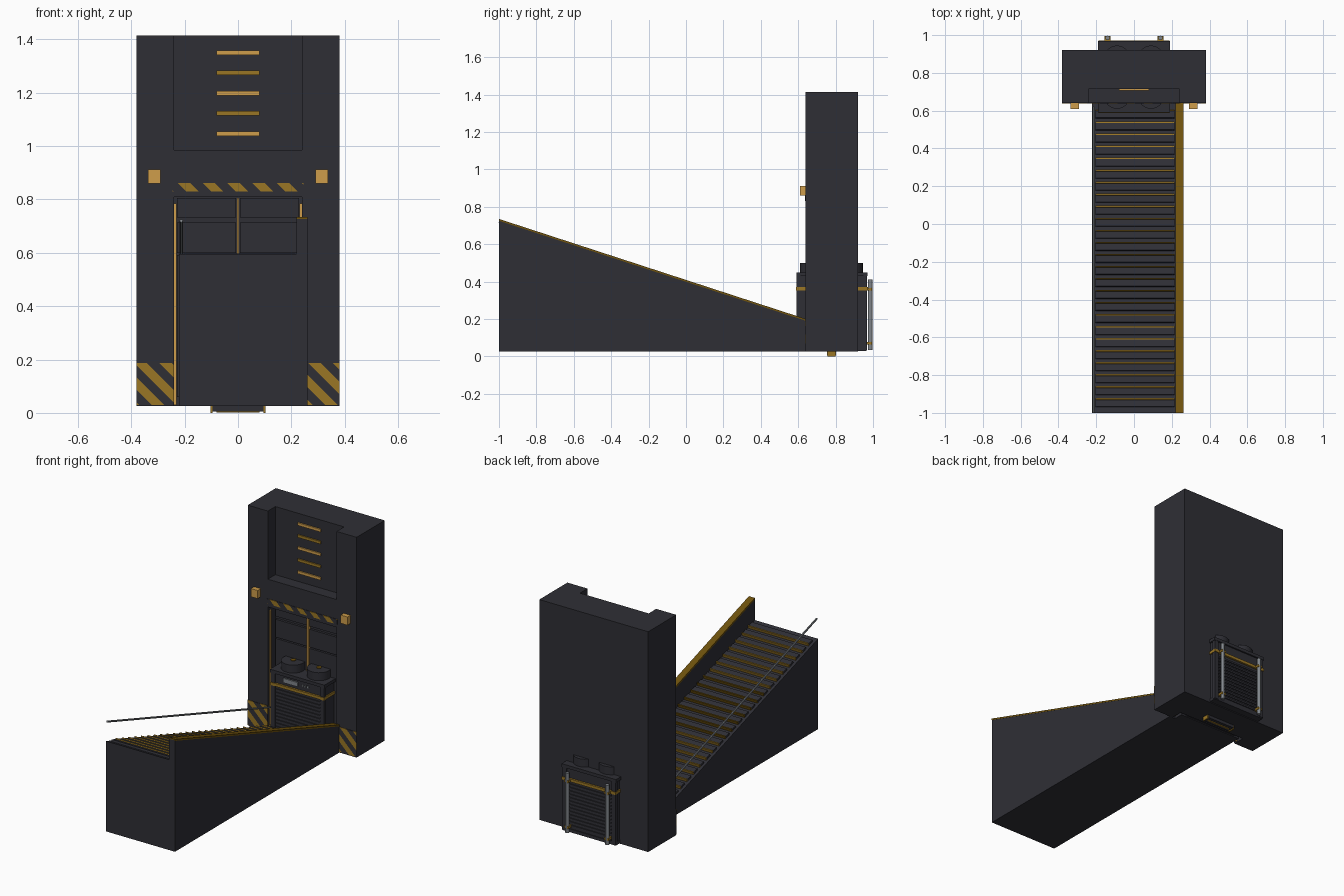
import bpy, bmesh, math
from mathutils import Vector, Matrix

if "Cube" in bpy.data.objects:
    bpy.data.objects.remove(bpy.data.objects["Cube"])


def material(name, rgb):
    m = bpy.data.materials.new(name)
    m.use_nodes = True
    m.diffuse_color = (*rgb, 1)
    m.node_tree.nodes["Principled BSDF"].inputs["Base Color"].default_value = (*rgb, 1)
    return m


DARK = material("dark metal", (0.028, 0.028, 0.036))
AMBER = material("amber light", (0.62, 0.34, 0.07))
GOLD = material("warning gold", (0.32, 0.18, 0.018))
OCHRE = material("dark ochre", (0.16, 0.085, 0.004))
STEEL = material("steel", (0.22, 0.24, 0.26))


def finish(name, bm, *mats):
    bmesh.ops.recalc_face_normals(bm, faces=bm.faces)
    mesh = bpy.data.meshes.new(name)
    bm.to_mesh(mesh)
    bm.free()
    for m in mats:
        mesh.materials.append(m)
    obj = bpy.data.objects.new(name, mesh)
    bpy.context.collection.objects.link(obj)
    return obj


def box(name, mat, x, y, z, tilt=0):
    """Box from (low, high) ranges, optionally tilted about its own x axis."""
    bm = bmesh.new()
    mid = Vector([(a + b) / 2 for a, b in (x, y, z)])
    size = [b - a for a, b in (x, y, z)]
    mtx = Matrix.Translation(mid) @ Matrix.Rotation(tilt, 4, 'X') @ Matrix.Diagonal((*size, 1))
    bmesh.ops.create_cube(bm, size=1, matrix=mtx)
    return finish(name, bm, mat)


def prism(name, mat, x0, x1, profile):
    """Side profile of (y, z) points extruded along x."""
    bm = bmesh.new()
    face = bm.faces.new([bm.verts.new((x0, y, z)) for y, z in profile])
    ext = bmesh.ops.extrude_face_region(bm, geom=[face])
    bmesh.ops.translate(bm, vec=(x1 - x0, 0, 0),
                        verts=[v for v in ext["geom"] if isinstance(v, bmesh.types.BMVert)])
    return finish(name, bm, mat)


def rod(name, mat, a, b, radius, sides=12):
    a, b = Vector(a), Vector(b)
    bm = bmesh.new()
    rot = (b - a).to_track_quat('Z', 'Y').to_matrix().to_4x4()
    bmesh.ops.create_cone(bm, cap_ends=True, segments=sides, radius1=radius, radius2=radius,
                          depth=(b - a).length, matrix=Matrix.Translation((a + b) / 2) @ rot)
    obj = finish(name, bm, mat)
    bpy.context.view_layer.objects.active = obj
    obj.select_set(True)
    bpy.ops.object.shade_smooth_by_angle()
    obj.select_set(False)
    return obj


def hazard(name, x, z, period=0.093, phase=0.845):
    """Thin front plate cut into diagonal stripes."""
    bm = bmesh.new()
    y = FRONT - 0.003
    bm.faces.new([bm.verts.new(p) for p in
                  ((x[0], y, z[0]), (x[1], y, z[0]), (x[1], y, z[1]), (x[0], y, z[1]))])
    for k in range(-30, 30):
        edge = phase + (k + 0.5) * period / 2
        bmesh.ops.bisect_plane(bm, geom=bm.verts[:] + bm.edges[:] + bm.faces[:],
                               plane_co=(edge, y, 0), plane_no=(1, 0, 1))
    for f in bm.faces:
        c = f.calc_center_median()
        f.material_index = int(math.cos(math.tau * (c.x + c.z - phase) / period) > 0)
    ext = bmesh.ops.extrude_face_region(bm, geom=bm.faces[:])
    bmesh.ops.translate(bm, vec=(0, 0.004, 0),
                        verts=[v for v in ext["geom"] if isinstance(v, bmesh.types.BMVert)])
    return finish(name, bm, DARK, GOLD)


FRONT, INNER, BACK = 0.64, 0.715, 0.92
BASE, TOP = 0.025, 1.415
SLOPE = 0.326
TILT = -math.atan(SLOPE)


def ramp_z(y):
    return 0.595 - SLOPE * (y + 1)


# Tower
box("tower_core", DARK, (-0.38, 0.38), (INNER, BACK), (BASE, TOP))
box("tower_header", DARK, (-0.24, 0.24), (FRONT, INNER), (0.81, 0.985))
hazard("header_stripes", (-0.245, 0.245), (0.83, 0.862))
for s, side in ((-1, "right"), (1, "left")):
    def span(a, b):
        return tuple(sorted((s * a, s * b)))
    box(side + "_pillar", DARK, span(0.24, 0.38), (FRONT, INNER), (BASE, TOP))
    hazard(side + "_pillar_stripes", span(0.24 if s < 0 else 0.26, 0.38), (0.03, 0.187))
    box(side + "_lamp", AMBER, span(0.29, 0.337), (0.61, FRONT), (0.86, 0.912))
    box(side + "_door_trim", AMBER, span(0.231, 0.239), (0.655, 0.665), (0.03, 0.785))
    # Door leaves in stacked panels
    for z0, z1 in ((0.06, 0.592), (0.6, 0.713), (0.732, 0.805)):
        box(side + "_door_panel", DARK, span(0.008, 0.228), (0.7, INNER), (z0, z1))
box("door_seam", AMBER, (-0.004, 0.004), (0.69, INNER), (0.45, 0.805))

# Light bars in the upper recess
for i in range(5):
    z = 1.35 - i * 0.076
    box("light_bar", GOLD if i % 2 else AMBER, (-0.08, 0.08), (0.707, INNER), (z - 0.008, z + 0.009))

# Ramp with side wall
prism("ramp_body", DARK, -0.222, 0.22,
      [(-1, BASE), (-1, ramp_z(-1)), (0.7, ramp_z(0.7)), (0.7, BASE)])
prism("ramp_wall", DARK, 0.22, 0.26,
      [(-1, BASE), (-1, 0.727), (FRONT, 0.727 - SLOPE * 1.64), (FRONT, BASE)])
prism("ramp_wall_cap", OCHRE, 0.219, 0.261,
      [(-1, 0.725), (-1, 0.735), (FRONT, 0.735 - SLOPE * 1.64), (FRONT, 0.725 - SLOPE * 1.64)])

# Treads with coloured nosings
for i in range(25):
    y = -0.94 + i * 0.0637
    z = ramp_z(y)
    box("tread", DARK, (-0.205, 0.215), (y - 0.03, y + 0.008), (z - 0.004, z + 0.016), TILT)
    box("tread_nosing", GOLD if i < 7 or i > 13 else OCHRE, (-0.205, 0.215),
        (y + 0.007, y + 0.014), (z - 0.008, z + 0.016), TILT)

# Handrail
rod("handrail", STEEL, (-0.213, -1, 0.72), (-0.213, 0.62, 0.72 - SLOPE * 1.62), 0.006, 8)

# Generator passing through the tower base
box("generator_body", DARK, (-0.18, 0.18), (0.6, 0.96), (0.035, 0.44))
box("generator_lid", DARK, (-0.19, 0.19), (0.59, 0.97), (0.43, 0.45))
box("generator_foot", DARK, (-0.185, 0.185), (0.595, 0.965), (0.03, 0.05))
box("generator_band", GOLD, (-0.188, 0.188), (0.588, 0.972), (0.352, 0.37))
for x in (-0.172, 0.172):
    for y in (0.602, 0.958):
        box("generator_corner", DARK, (x - 0.015, x + 0.015), (y - 0.01, y + 0.01), (0.035, 0.44))
for i in range(13):
    z = 0.065 + i * 0.0215
    box("generator_louver", DARK, (-0.155, 0.155), (0.594, 0.966), (z, z + 0.011))
for x in (-0.09, 0.09):
    for y in (0.68, 0.875):
        rod("fan_housing", DARK, (x, y, 0.44), (x, y, 0.5), 0.07, 24)
        rod("fan_hub", OCHRE, (x, y, 0.499), (x, y, 0.504), 0.015, 12)
box("display", STEEL, (-0.1, 0), (0.592, 0.602), (0.388, 0.415))
for i in range(3):
    x = 0.03 + i * 0.018
    box("button", STEEL, (x, x + 0.009), (0.594, 0.602), (0.397, 0.408))

# Rear pipes and clamps
for x in (-0.14, 0.14):
    rod("rear_pipe", STEEL, (x, 0.985, 0.035), (x, 0.985, 0.412), 0.012)
    for z in (0.07, 0.36):
        box("pipe_clamp", GOLD, (x - 0.015, x + 0.015), (0.955, 0.995), (z - 0.007, z + 0.007))

# Underside vent
box("vent_bar", DARK, (-0.095, 0.095), (0.753, 0.803), (0.006, 0.03))
box("vent_strip", GOLD, (-0.08, 0.08), (0.773, 0.783), (0.002, 0.008))
for x in (-0.099, 0.099):
    box("vent_end", GOLD, (x - 0.004, x + 0.004), (0.757, 0.799), (0, 0.027))
